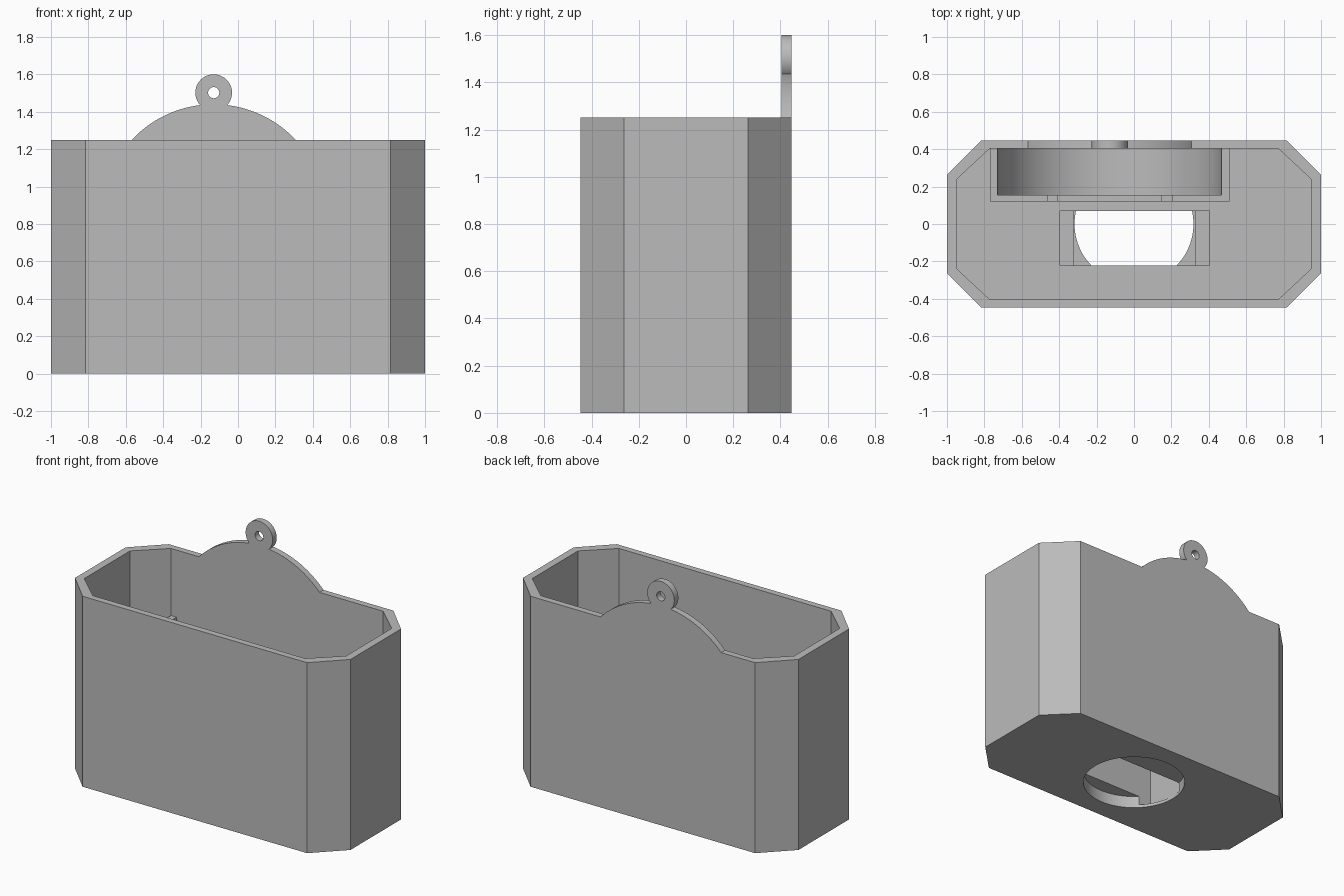
import bpy, bmesh
from math import sin, cos, pi, asin, sqrt

old = bpy.data.objects.get("Cube")
if old:
    bpy.data.objects.remove(old, do_unlink=True)

# One plain grey for everything
grey = bpy.data.materials.new("plain grey")
grey.use_nodes = True
COLOUR = (0.5, 0.5, 0.5, 1)
grey.diffuse_color = COLOUR
grey.node_tree.nodes["Principled BSDF"].inputs["Base Color"].default_value = COLOUR

HEIGHT, FLOOR, CRADLE_TOP = 1.25, 0.40, 0.81
BACK_IN, BACK_OUT = 0.405, 0.447
DISC_X, DISC_Z, DISC_R = -0.13, 0.84, 0.6


def prism(name, points, low, high, axis="z"):
    """Extrude a 2D outline along z, or along y for an outline in x and z."""
    def place(p, h):
        return (p[0], p[1], h) if axis == "z" else (p[0], h, p[1])
    bm = bmesh.new()
    a = [bm.verts.new(place(p, low)) for p in points]
    b = [bm.verts.new(place(p, high)) for p in points]
    bm.faces.new(a)
    bm.faces.new(b)
    for i in range(len(a)):
        j = (i + 1) % len(a)
        bm.faces.new((a[i], a[j], b[j], b[i]))
    bmesh.ops.recalc_face_normals(bm, faces=bm.faces)
    mesh = bpy.data.meshes.new(name)
    bm.to_mesh(mesh)
    bm.free()
    mesh.materials.append(grey)
    ob = bpy.data.objects.new(name, mesh)
    bpy.context.collection.objects.link(ob)
    return ob


def arc(cx, cy, r, start=0, end=2 * pi, steps=96, closed=True):
    count = steps if closed else steps + 1
    return [(cx + r * cos(start + (end - start) * i / steps),
             cy + r * sin(start + (end - start) * i / steps)) for i in range(count)]


def rect(x0, x1, y0, y1):
    return [(x0, y0), (x1, y0), (x1, y1), (x0, y1)]


def octagon(x, y, cx, cy):
    return [(cx, -y), (x, -cy), (x, cy), (cx, y),
            (-cx, y), (-x, cy), (-x, -cy), (-cx, -y)]


def combine(target, other, operation="DIFFERENCE"):
    other.hide_render = True
    mod = target.modifiers.new("combine", "BOOLEAN")
    mod.operation = operation
    mod.solver = "EXACT"
    mod.object = other
    activate(target)
    bpy.ops.object.modifier_apply(modifier=mod.name)
    bpy.data.objects.remove(other, do_unlink=True)


def activate(ob):
    bpy.ops.object.select_all(action="DESELECT")
    ob.select_set(True)
    bpy.context.view_layer.objects.active = ob


# Chamfered box with a deep cavity
box = prism("box_shell", octagon(1, BACK_OUT, 0.815, 0.262), 0, HEIGHT)
combine(box, prism("cavity", octagon(0.95, BACK_IN, 0.77, 0.237), FLOOR, HEIGHT + 0.2))

# Floor opening: stepped rectangular slot above a round recess
combine(box, prism("slot_ledge", rect(-0.395, 0.405, -0.222, 0.07), 0.345, FLOOR + 0.1))
combine(box, prism("slot", rect(-0.32, 0.325, -0.222, 0.07), 0.02, FLOOR + 0.1))
combine(box, prism("round_recess", arc(0, 0, 0.318), -0.1, 0.08))

# Round trough that also sinks into the floor
disc = arc(DISC_X, DISC_Z, DISC_R)
combine(box, prism("floor_trough", disc, 0.155, BACK_IN - 0.001, "y"))

# Cradle block against the back wall, with two slots in its front lip
cradle = prism("cradle", rect(-0.77, 0.51, 0.12, BACK_IN + 0.005), FLOOR - 0.02, CRADLE_TOP)
combine(cradle, prism("trough", disc, 0.155, 0.5, "y"))
for side in (-1, 1):
    x = DISC_X + side * 0.305
    combine(cradle, prism("lip_slot", rect(x - 0.027, x + 0.027, 0.1, 0.17), 0.6, 1))

# Arched back plate with a hanging eyelet
rise = asin((HEIGHT - 0.01 - DISC_Z) / DISC_R)
plate = prism("back_plate", arc(DISC_X, DISC_Z, DISC_R, rise, pi - rise, 64, False),
              BACK_IN, BACK_OUT, "y")
combine(plate, prism("eyelet", arc(DISC_X, 1.502, 0.098, steps=64), BACK_IN, BACK_OUT, "y"), "UNION")
combine(plate, prism("eyelet_hole", arc(DISC_X, 1.502, 0.03, steps=32), 0.3, 0.6, "y"))

for ob in (box, cradle, plate):
    activate(ob)
    bpy.ops.object.shade_smooth_by_angle()
